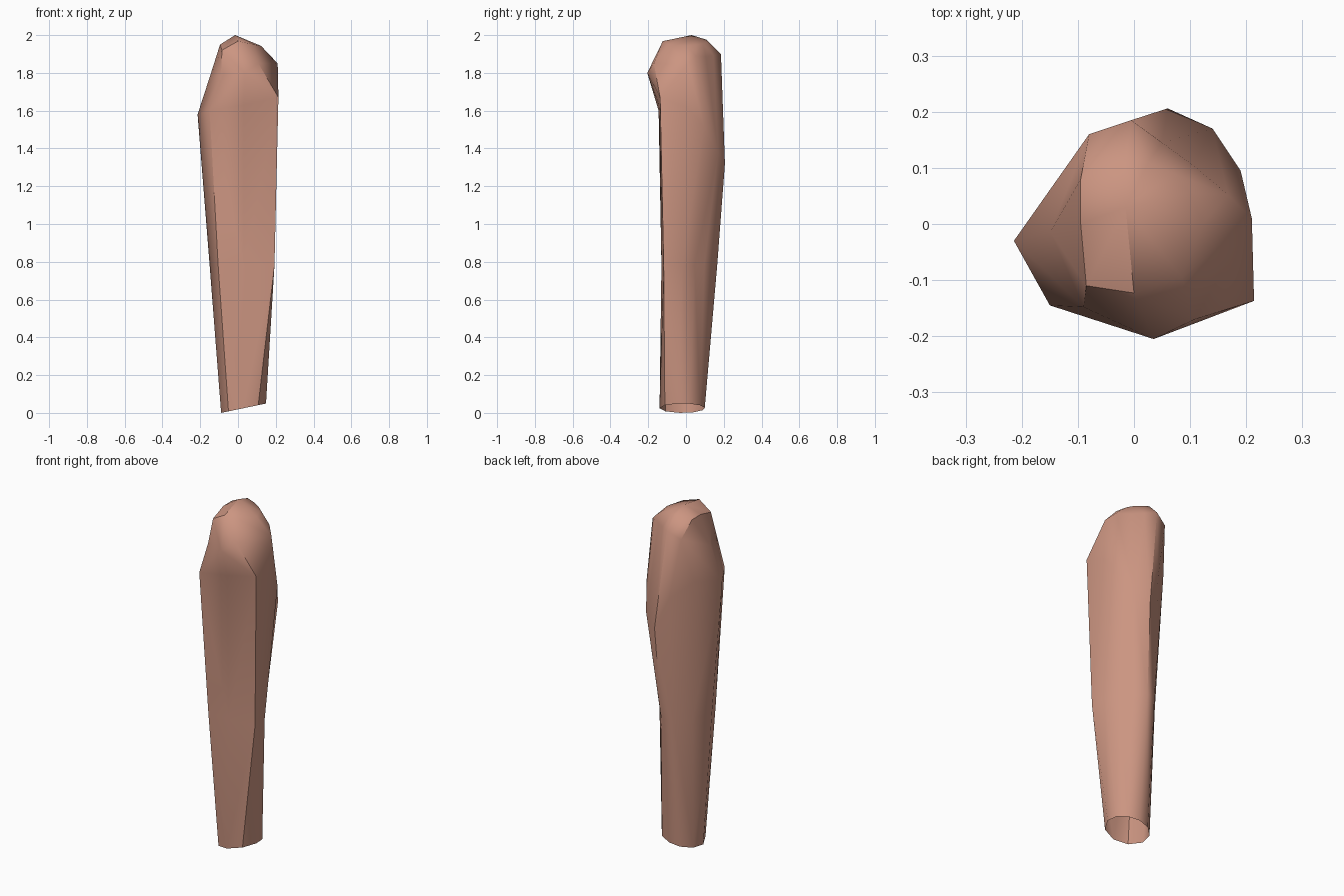
import bpy, bmesh, math

old = bpy.data.objects.get("Cube")
if old:
    bpy.data.objects.remove(old, do_unlink=True)


def make_material(name, rgb):
    mat = bpy.data.materials.new(name)
    mat.use_nodes = True
    mat.diffuse_color = (*rgb, 1)
    bsdf = mat.node_tree.nodes["Principled BSDF"]
    bsdf.inputs["Base Color"].default_value = (*rgb, 1)
    bsdf.inputs["Roughness"].default_value = 0.8
    return mat


def add_convex_quad(bm, a, b, c, d):
    """Split a bent quad along the diagonal that makes it bulge outward."""
    normal = (b.co - a.co).cross(c.co - a.co)
    if normal.dot(d.co - a.co) <= 0:
        triangles = ((a, b, c), (a, c, d))
    else:
        triangles = ((a, b, d), (b, c, d))
    for tri in triangles:
        bm.faces.new(tri)


# Every section has ten points, running from -x through the front to +x and the back

# Tilted open end
base = []
for a in (186, 228, 268, 310, 350, 20, 52, 84, 115, 150):
    x = 0.03 + 0.12 * math.cos(math.radians(a))
    y = -0.02 + 0.12 * math.sin(math.radians(a))
    base.append((x, y, max(0.0, 0.05 * (x + 0.09) / 0.24)))

# Lower shaft
shaft = [(x, y, 0.78) for x, y in (
    (-0.15, -0.025), (-0.105, -0.125), (0.03, -0.13), (0.193, -0.118), (0.187, -0.02),
    (0.14, 0.045), (0.10, 0.097), (0.045, 0.165), (-0.02, 0.145), (-0.09, 0.065))]

# Widest section, uneven in height
shoulder = [
    (-0.214, -0.03, 1.58), (-0.15, -0.145, 1.60), (0.03, -0.142, 1.63),
    (0.214, -0.137, 1.67), (0.209, 0.0, 1.62), (0.19, 0.095, 1.52),
    (0.14, 0.17, 1.38), (0.06, 0.206, 1.32), (-0.015, 0.18, 1.50), (-0.122, 0.098, 1.60)]

# Faceted crown with a front bulge
crown = [
    (-0.149, -0.014, 1.78), (-0.09, -0.148, 1.79), (0.035, -0.205, 1.80),
    (0.108, -0.17, 1.85), (0.21, 0.01, 1.85), (0.168, 0.052, 1.89),
    (0.105, 0.105, 1.885), (0.05, 0.145, 1.893), (-0.005, 0.185, 1.90), (-0.08, 0.16, 1.86)]

# Rim of the rounded tip
tip = [
    (-0.095, 0.0, 1.95), (-0.085, -0.11, 1.92), (0.0, -0.123, 1.968),
    (0.085, -0.095, 1.95), (0.122, 0.0, 1.943), (0.10, 0.055, 1.95),
    (0.07, 0.09, 1.955), (0.025, 0.11, 1.962), (-0.015, 0.11, 1.975), (-0.095, 0.08, 1.95)]

# Skin the sections and close the tip with a fan
bm = bmesh.new()
rings = [[bm.verts.new(p) for p in ring] for ring in (base, shaft, shoulder, crown, tip)]
apex = bm.verts.new((-0.015, 0.03, 2.0))
for i in range(10):
    j = (i + 1) % 10
    for low, high in zip(rings, rings[1:]):
        add_convex_quad(bm, low[i], low[j], high[j], high[i])
    bm.faces.new((rings[-1][i], rings[-1][j], apex))

mesh = bpy.data.meshes.new("limb")
bm.to_mesh(mesh)
bm.free()
limb = bpy.data.objects.new("limb", mesh)
bpy.context.collection.objects.link(limb)
mesh.materials.append(make_material("dusty pink skin", (0.60, 0.30, 0.22)))

# Smooth shading with sharp ridges
bpy.ops.object.select_all(action='DESELECT')
limb.select_set(True)
bpy.context.view_layer.objects.active = limb
bpy.ops.object.shade_smooth_by_angle(angle=math.radians(40))
